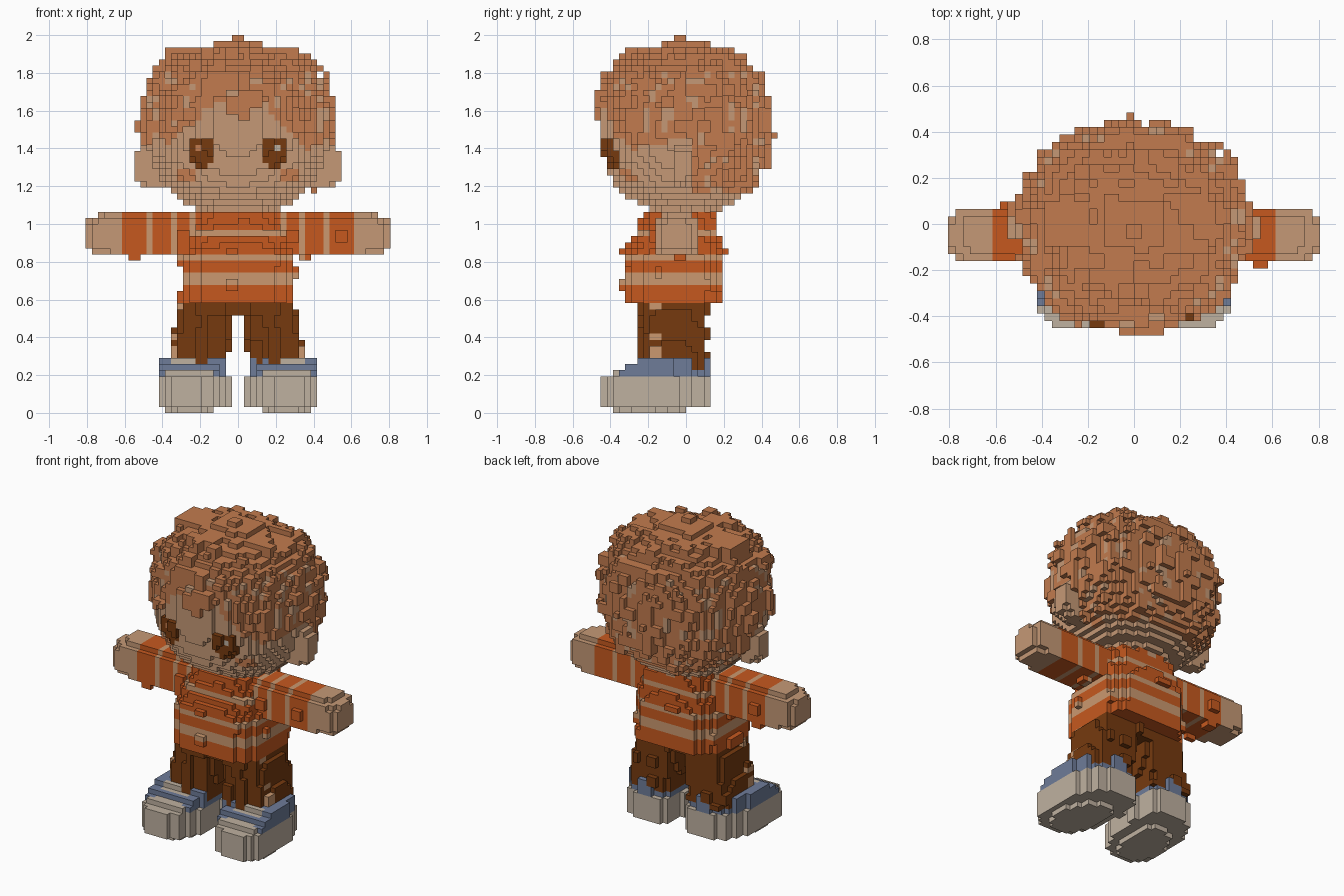
import bpy, random

cube = bpy.data.objects.get("Cube")
if cube:
    bpy.data.objects.remove(cube)

random.seed(7)
V = 2 / 62  # edge length of one block


def linear(c):
    c /= 255
    return c / 12.92 if c <= 0.04045 else ((c + 0.055) / 1.055) ** 2.4


PALETTE = {
    "hair_copper": (194, 123, 78), "skin": (197, 153, 118), "sweater_orange": (198, 89, 31),
    "stripe_tan": (203, 153, 112), "dark_brown": (118, 58, 15), "shoe_blue": (110, 124, 153),
    "shoe_cream": (191, 177, 160),
}
mats = {}
for mat_name, rgb in PALETTE.items():
    m = bpy.data.materials.new(mat_name)
    m.use_nodes = True
    col = tuple(linear(c) for c in rgb) + (1,)
    m.diffuse_color = col
    bsdf = next(n for n in m.node_tree.nodes if n.type == 'BSDF_PRINCIPLED')
    bsdf.inputs["Base Color"].default_value = col
    bsdf.inputs["Roughness"].default_value = 0.9
    mats[mat_name] = m

parts = {}     # part name -> {cell: colour name}
taken = set()  # all filled cells


def fill(name, lo, hi, inside, colour):
    """Claim every free cell in the box lo..hi whose centre is inside the shape."""
    cells = parts.setdefault(name, {})
    r = [range(round(a / V), round(b / V)) for a, b in zip(lo, hi)]
    for i in r[0]:
        for j in r[1]:
            for k in r[2]:
                p = ((i + .5) * V, (j + .5) * V, (k + .5) * V)
                if (i, j, k) not in taken and inside(*p):
                    cells[i, j, k] = colour(*p)
                    taken.add((i, j, k))


clumps = {}


def bump(x, y, z):
    """Repeatable random value 0..1 for a clump of two by two by two blocks."""
    key = tuple(int(c / V + 100) // 2 for c in (x, y, z))
    if key not in clumps:
        clumps[key] = random.random()
    return clumps[key]


def blob(x, y, z, centre, radii, p):
    return sum(abs((a - c) / r) ** p for a, c, r in zip((x, y, z), centre, radii))


def const(c):
    return lambda x, y, z: c


def lerp(t, a, b):
    return a + (b - a) * max(0, min(1, t))


# Head: rounded volume, split into hair and skin by a hairline
def head_r(x, y, z):
    ry = 0.45 if y < 0 else 0.42
    h = ((abs(x) / 0.48) ** 2.2 + (abs(y) / ry) ** 2.2) ** (1 / 2.2)
    v = abs(z - 1.53) / (0.405 if z > 1.53 else 0.475)
    p = 2.8 if z > 1.53 else 2.5
    return (h ** p + v ** p) ** (1 / p)


def is_hair(x, y, z):
    if y > 0.03:
        return z > 1.17 + 0.05 * (bump(x, y, 0) - .5)
    a = abs(x + 0.01)
    if a < 0.06:
        fringe = 1.57
    elif a < 0.18:
        fringe = 1.64
    else:
        fringe = lerp((a - 0.18) / 0.2, 1.58, 1.42)
    return z > fringe + 0.06 * (bump(x, 0, 0) - .5)


def hair_inside(x, y, z):
    return is_hair(x, y, z) and head_r(x, y, z) < 0.98 + 0.12 * bump(x, y, z) ** 2


fill("hair", (-.6, -.5, 1.1), (.6, .5, 2), hair_inside, const("hair_copper"))

# Loose locks: (low corner, high corner)
LOCKS = [((-.13, -.1, 1.9), (.13, .1, 1.97)), ((-.03, -.05, 1.96), (.03, 0, 2)),
         ((-.06, .38, 1.42), (.03, .45, 1.6)), ((-.03, .42, 1.45), (0.01, .484, 1.48)),
         ((0, -.484, 1.6), (.13, -.42, 1.71)), ((.44, .03, 1.55), (.53, .1, 1.61)),
         ((-.56, .03, 1.48), (-.45, .1, 1.55)), ((-.39, -.1, 1.85), (-.2, .1, 1.93)),
         ((.2, -.1, 1.82), (.36, .1, 1.9)), ((.12, .38, 1.5), (.16, .45, 1.6))]
for lo, hi in LOCKS:
    fill("hair", lo, hi, const(True), const("hair_copper"))


# Eyes: clipped squares sitting one block proud of the face
def eye_inside(x, y, z):
    dx, dz = abs(abs(x) - 0.195), abs(z - 1.375)
    return dx < .07 and dz < .08 and dx + dz < .115 and head_r(x, y + V * .6, z) < 1


def eye_colour(x, y, z):
    if abs(abs(x) - .205) < .016 and abs(z - 1.395) < .016:
        return "shoe_cream" if x > 0 else "hair_copper"
    return "dark_brown"


def face_colour(x, y, z):
    if y < -0.2 and abs(abs(x) - .27) < .045 and abs(z - 1.245) < .03:
        return "hair_copper"
    return "skin"


for name, lo, hi in (("right_eye", -.3, 0), ("left_eye", 0, .3)):
    fill(name, (lo, -.5, 1.25), (hi, -.25, 1.5), eye_inside, eye_colour)
fill("face", (-.6, -.5, 1.03), (.6, .5, 1.8),
     lambda x, y, z: head_r(x, y, z) < 1, face_colour)
fill("neck", (-.25, -.25, 1.03), (.25, .2, 1.13),
     lambda x, y, z: (x / .21) ** 2 + ((y + .03) / .18) ** 2 < 1, const("skin"))


# Sweater body
def torso_inside(x, y, z):
    t = (z - .84) / .23
    rx, ry = lerp(t, .295, .22), lerp(t, .265, .175)
    cy = lerp(t, -.07, -.03)
    return (abs(x / rx) ** 3.5 + abs((y - cy) / ry) ** 2.8) < 1 + .22 * (bump(x, y, z) > .9)


def torso_colour(x, y, z):
    striped = any(a < z < b for a, b in ((.69, .73), (.80, .835), (.93, .96)))
    return "stripe_tan" if striped else "sweater_orange"


fill("sweater_body", (-.32, -.37, .58), (.32, .24, 1.065), torso_inside, torso_colour)


# Sleeves and hands
def sleeve_inside(x, y, z):
    return blob(0, y, z, (0, -.048, .945), (1, .115, .113), 5) < 1 + 1.2 * (bump(x, y, z) > .93)


def sleeve_colour(x, y, z):
    striped = any(a < abs(x) < b for a, b in ((.225, .26), (.325, .36), (.46, .50)))
    return "stripe_tan" if striped else "sweater_orange"


def hand_inside(x, y, z):
    return blob(abs(x), y, z, (.61, -.045, .945), (.20, .125, .115), 3.2) < 1


def ear_inside(x, y, z):
    return blob(abs(x), y, z, (.445, -.02, 1.315), (.105, .06, .115), 3) < 1


# Trouser legs widen and lean outward towards the ankle
def leg_inside(x, y, z):
    inner = 0 if z > .51 else .03 + (.5 - z) * .1
    outer = .295 + (.6 - z) * .2
    mid, half = (inner + outer) / 2, (outer - inner) / 2
    p = 10 if z > .5 else 4
    return (abs((abs(x) - mid) / half) ** p + abs((y + .07) / .172) ** 3.5
            < 1 + .4 * (bump(x, y, z) > .93))


def leg_colour(x, y, z):
    seam = abs(x) > .25 and -.19 < y < -.13
    if seam and (.28 < z < .35 or .39 < z < .42 or .5 < z < .53 or .56 < z < .59):
        return "stripe_tan"
    return "dark_brown"


# Shoes turn slightly outward, with a stepped sole and a sloping top
def shoe_inside(x, y, z):
    dx = abs(x) - .24 + (y + .16) * .12
    if z < .04:
        return (dx / .13) ** 2 + ((y + .2) / .2) ** 2 < 1
    s = 1 if z < .18 else .95
    ceiling = lerp((y + .42) / .16, .2, .275)
    return z < ceiling and abs(dx / (.185 * s)) ** 2.6 + abs((y + .16) / (.295 * s)) ** 2.6 < 1


def shoe_colour(x, y, z):
    dx = abs(abs(x) - .24 + (y + .16) * .12)
    laces = dx < .1 and z > .2 and -.36 < y < -.2 and int((y + 1) / V) % 3
    return "shoe_cream" if z < .178 or y < -.37 or laces else "shoe_blue"


# Paired parts: name, x, y and z ranges on the left, shape, colour
PAIRS = (
    ("sleeve", (.1, .6), (-.2, .1), (.8, 1.1), sleeve_inside, sleeve_colour),
    ("hand", (.6, .82), (-.2, .1), (.8, 1.1), hand_inside, const("skin")),
    ("ear", (.35, .6), (-.1, .06), (1.15, 1.45), ear_inside, const("skin")),
    ("trouser_leg", (0, .42), (-.3, .16), (.24, .6), leg_inside, leg_colour),
    ("shoe", (.03, .5), (-.5, .2), (0, .3), shoe_inside, shoe_colour),
)
for part, (xa, xb), (ya, yb), (za, zb), inside, colour in PAIRS:
    fill("left_" + part, (xa, ya, za), (xb, yb, zb), inside, colour)
    fill("right_" + part, (-xb, ya, za), (-xa, yb, zb), inside, colour)

# Outward quads of a unit block, keyed by direction
QUADS = {
    (1, 0, 0): ((1, 0, 0), (1, 1, 0), (1, 1, 1), (1, 0, 1)),
    (-1, 0, 0): ((0, 0, 0), (0, 0, 1), (0, 1, 1), (0, 1, 0)),
    (0, 1, 0): ((0, 1, 0), (0, 1, 1), (1, 1, 1), (1, 1, 0)),
    (0, -1, 0): ((0, 0, 0), (1, 0, 0), (1, 0, 1), (0, 0, 1)),
    (0, 0, 1): ((0, 0, 1), (1, 0, 1), (1, 1, 1), (0, 1, 1)),
    (0, 0, -1): ((0, 0, 0), (0, 1, 0), (1, 1, 0), (1, 0, 0)),
}

# Skin each part with its exposed block faces
for name, cells in parts.items():
    index, faces, face_mats = {}, [], []
    slots = sorted(set(cells.values()))
    for cell, colour in cells.items():
        for d, quad in QUADS.items():
            if tuple(c + e for c, e in zip(cell, d)) in taken:
                continue
            corners = [tuple(c + q for c, q in zip(cell, corner)) for corner in quad]
            faces.append([index.setdefault(c, len(index)) for c in corners])
            face_mats.append(slots.index(colour))
    mesh = bpy.data.meshes.new(name)
    mesh.from_pydata([tuple(c * V for c in v) for v in index], [], faces)
    for slot in slots:
        mesh.materials.append(mats[slot])
    for poly, mi in zip(mesh.polygons, face_mats):
        poly.material_index = mi
    bpy.context.collection.objects.link(bpy.data.objects.new(name, mesh))
